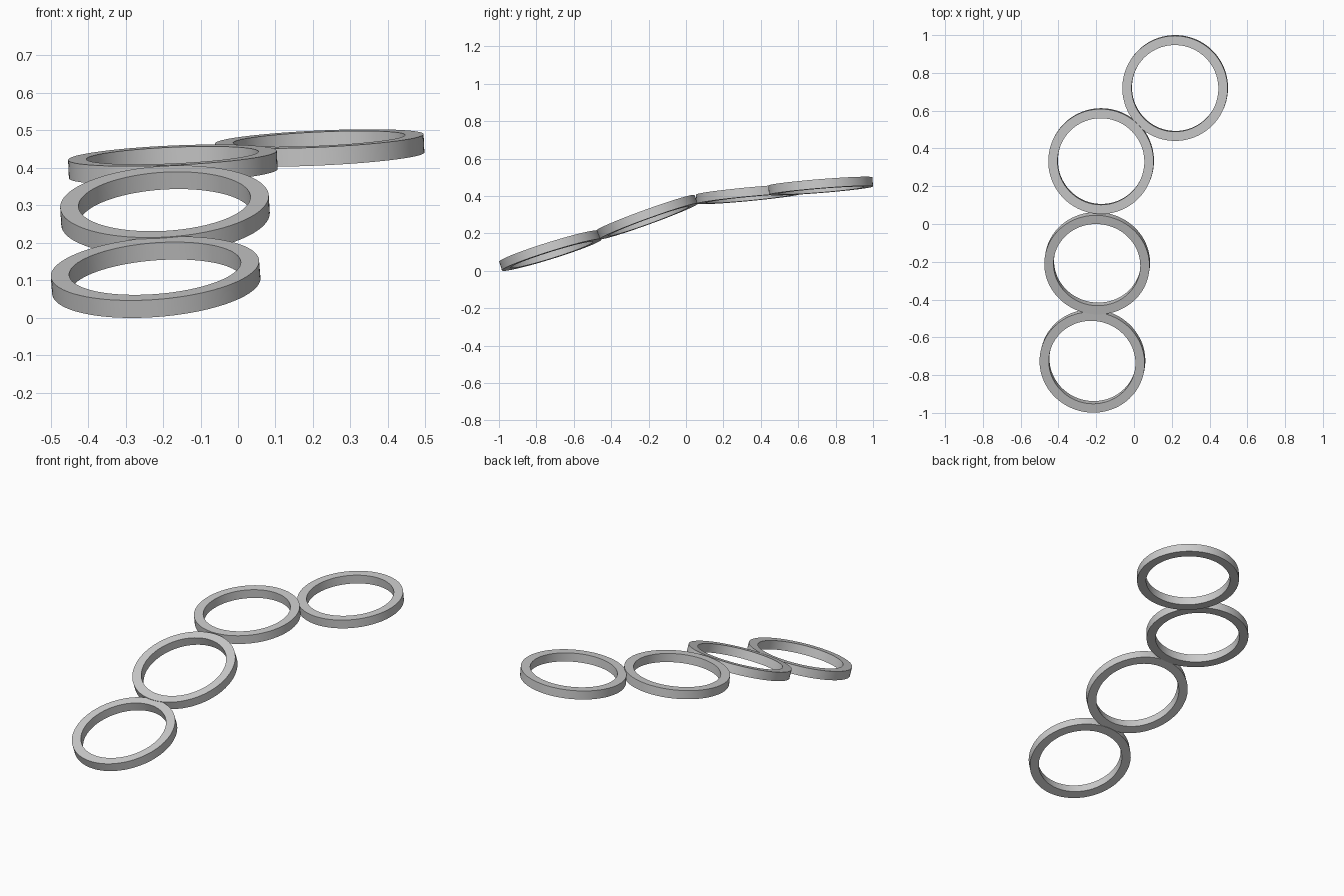
import bpy, bmesh
from math import tau, radians
from mathutils import Vector, Matrix

if "Cube" in bpy.data.objects:
    bpy.data.objects.remove(bpy.data.objects["Cube"])

OUTER, INNER, HEIGHT, SEGMENTS = 0.279, 0.23, 0.049, 96


def ring(name, centre, tilt):
    """Flat-sided ring: a rectangular section spun round, its axis leaning by tilt."""
    h = HEIGHT / 2
    bm = bmesh.new()
    section = [bm.verts.new(p) for p in
               ((INNER, 0, -h), (OUTER, 0, -h), (OUTER, 0, h), (INNER, 0, h))]
    edges = [bm.edges.new((section[i], section[(i + 1) % 4])) for i in range(4)]
    bmesh.ops.spin(bm, geom=section + edges, cent=(0, 0, 0), axis=(0, 0, 1),
                   angle=tau, steps=SEGMENTS, use_merge=True)
    bmesh.ops.remove_doubles(bm, verts=bm.verts, dist=1e-5)
    bmesh.ops.recalc_face_normals(bm, faces=bm.faces)

    mesh = bpy.data.meshes.new(name)
    bm.to_mesh(mesh)
    bm.free()
    mesh.shade_smooth()
    mesh.set_sharp_from_angle(angle=radians(30))

    obj = bpy.data.objects.new(name, mesh)
    bpy.context.collection.objects.link(obj)
    nx, ny = tilt
    axis = Vector((nx, ny, (1 - nx * nx - ny * ny) ** 0.5))
    turn = Vector((0, 0, 1)).rotation_difference(axis).to_matrix().to_4x4()
    obj.matrix_world = Matrix.Translation(centre) @ turn
    return obj


# Four touching rings climbing from front to back
ring("front_ring", (-0.22, -0.725, 0.108), (-0.075, -0.297))
ring("lower_middle_ring", (-0.195, -0.208, 0.287), (-0.057, -0.34))
ring("upper_middle_ring", (-0.174, 0.333, 0.409), (-0.044, -0.094))
ring("back_ring", (0.218, 0.72, 0.453), (-0.045, -0.08))
